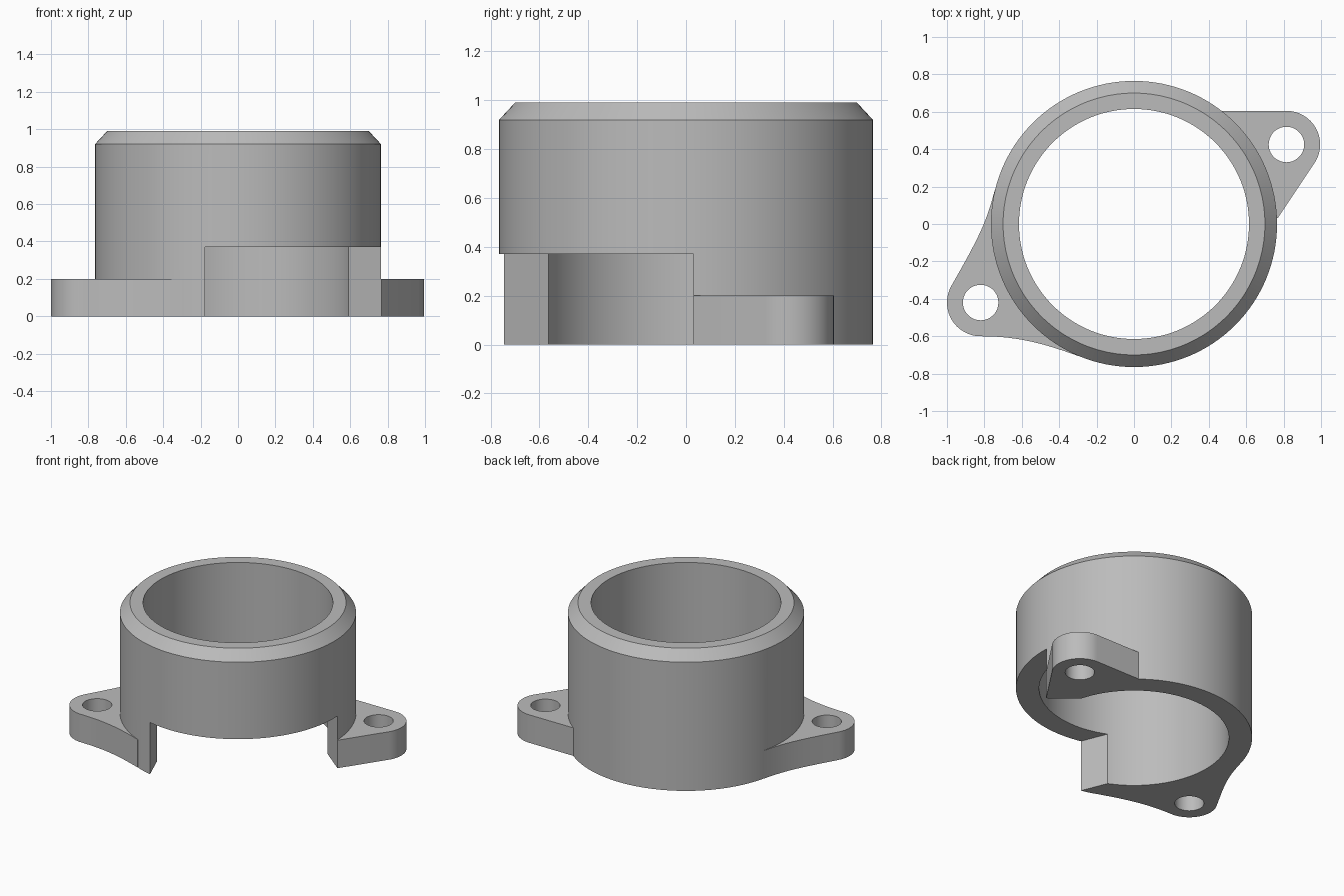
import bpy, bmesh
from math import cos, sin, radians, tau
from mathutils import Vector
from mathutils.geometry import interpolate_bezier

cube = bpy.data.objects.get("Cube")
if cube:
    bpy.data.objects.remove(cube)

grey = bpy.data.materials.new("plain grey")
grey.use_nodes = True
GREY = (0.5, 0.5, 0.5, 1)
grey.diffuse_color = GREY
grey.node_tree.nodes["Principled BSDF"].inputs["Base Color"].default_value = GREY


def make_object(name, bm):
    bmesh.ops.remove_doubles(bm, verts=bm.verts, dist=1e-5)
    bmesh.ops.recalc_face_normals(bm, faces=bm.faces)
    mesh = bpy.data.meshes.new(name)
    bm.to_mesh(mesh)
    bm.free()
    mesh.materials.append(grey)
    obj = bpy.data.objects.new(name, mesh)
    bpy.context.collection.objects.link(obj)
    return obj


def prism(name, outline, z0, z1):
    bm = bmesh.new()
    face = bm.faces.new([bm.verts.new((x, y, z0)) for x, y in outline])
    top = bmesh.ops.extrude_face_region(bm, geom=[face])["geom"]
    bmesh.ops.translate(bm, vec=(0, 0, z1 - z0),
                        verts=[v for v in top if isinstance(v, bmesh.types.BMVert)])
    return make_object(name, bm)


def arc(cx, cy, r, start, end, steps=24):
    angles = [radians(start + (end - start) * i / steps) for i in range(steps + 1)]
    return [(cx + r * cos(a), cy + r * sin(a)) for a in angles]


def curve(*points):
    pts = interpolate_bezier(*[Vector((x, y, 0)) for x, y in points], 16)
    return [(p.x, p.y) for p in pts]


def combine(target, other, operation):
    mod = target.modifiers.new(operation, 'BOOLEAN')
    mod.operation = operation
    mod.solver = 'EXACT'
    mod.object = other
    bpy.context.view_layer.objects.active = target
    bpy.ops.object.modifier_apply(modifier=mod.name)
    bpy.data.objects.remove(other)


# Collar: revolved wall with a chamfered rim
profile = [(0.615, 0), (0.765, 0), (0.765, 0.92), (0.70, 0.99), (0.615, 0.99)]
bm = bmesh.new()
verts = [bm.verts.new((r, 0, z)) for r, z in profile]
edges = [bm.edges.new((verts[i - 1], verts[i])) for i in range(len(verts))]
bmesh.ops.spin(bm, geom=verts + edges, cent=(0, 0, 0), axis=(0, 0, 1),
               angle=tau, steps=128)
collar = make_object("flanged_collar", bm)

# Right ear: rounded tip blending into the wall with hollow curves
right_tip, left_tip = (-0.82, -0.42), (0.815, 0.425)
right_ear = (arc(*right_tip, 0.18, 150, 270)
             + curve((-0.82, -0.6), (-0.62, -0.6), (-0.48, -0.64), (-0.3, -0.705))[1:]
             + arc(0, 0, 0.69, 247, 165)
             + curve((-0.745, 0.18), (-0.79, 0), (-0.84, -0.09), (-0.976, -0.33))[:-1])

# Left ear: rounded tip with straight sides
left_ear = (arc(*left_tip, 0.18, -33, 90) + [(0.46, 0.605)]
            + arc(0, 0, 0.69, 52, 7.5) + [(0.768, 0.03)])

for name, outline in (("right_ear", right_ear), ("left_ear", left_ear)):
    combine(collar, prism(name, outline, 0, 0.2), 'UNION')

# Bolt holes
for tip in (right_tip, left_tip):
    hole = prism("hole_cutter", arc(*tip, 0.095, 0, 350, 35), -0.1, 0.3)
    combine(collar, hole, 'DIFFERENCE')

# Opening at the base of the wall
opening = [(0.56, 0.194), (1.115, -0.25), (1.1, -1.1), (-0.1, -0.93), (-0.262, -0.53)]
combine(collar, prism("opening_cutter", opening, -0.1, 0.37), 'DIFFERENCE')

bpy.ops.object.select_all(action='DESELECT')
collar.select_set(True)
bpy.context.view_layer.objects.active = collar
bpy.ops.object.shade_smooth_by_angle(angle=radians(25))
